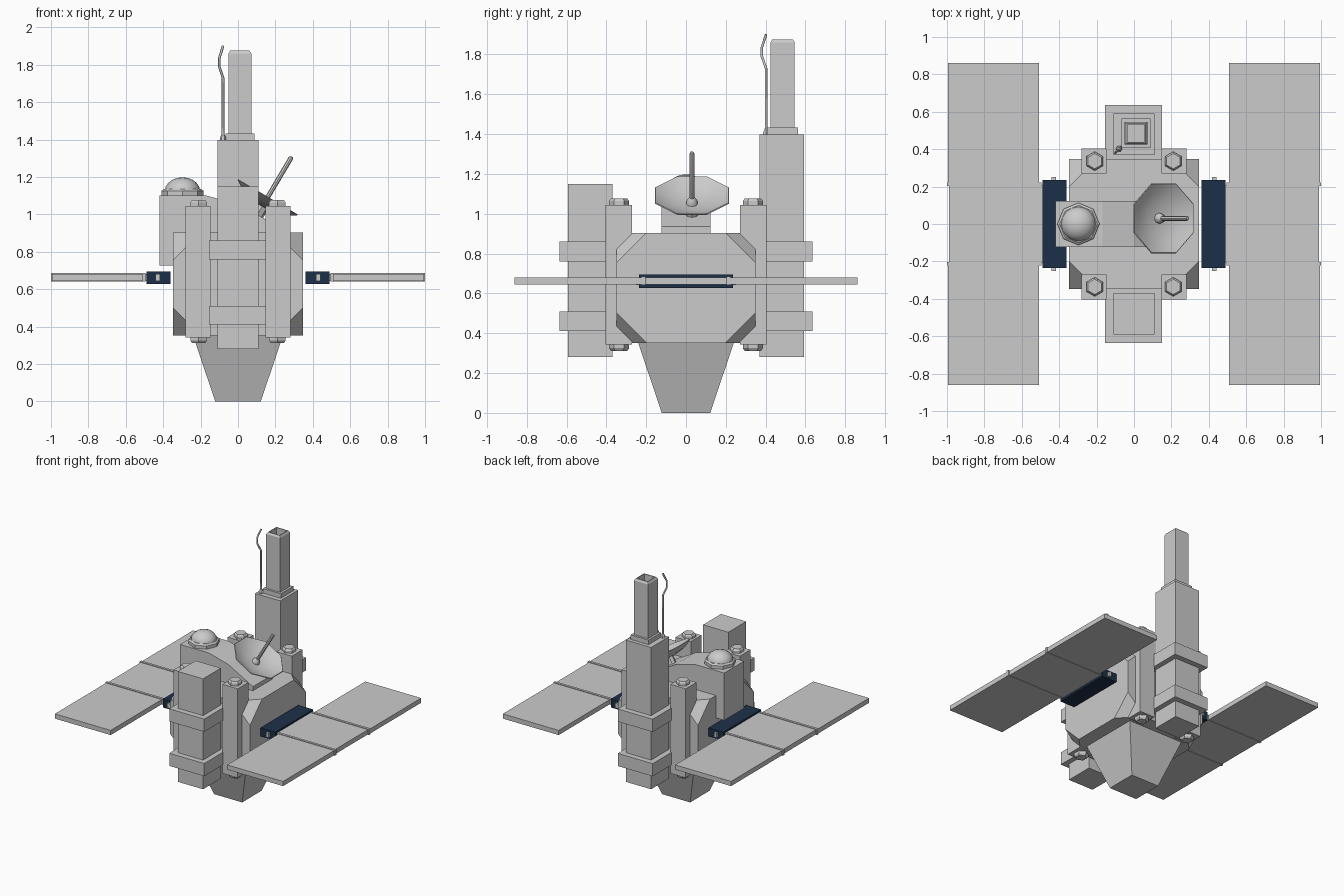
import bpy, bmesh, math
from mathutils import Matrix, Vector

if "Cube" in bpy.data.objects:
    bpy.data.objects.remove(bpy.data.objects["Cube"])

R2 = math.sqrt(2)


def finish(name, bm, smooth=None, mat=None):
    bmesh.ops.recalc_face_normals(bm, faces=bm.faces)
    me = bpy.data.meshes.new(name)
    bm.to_mesh(me)
    bm.free()
    ob = bpy.data.objects.new(name, me)
    bpy.context.collection.objects.link(ob)
    if mat:
        me.materials.append(mat)
    if smooth:
        bpy.ops.object.select_all(action='DESELECT')
        bpy.context.view_layer.objects.active = ob
        ob.select_set(True)
        bpy.ops.object.shade_smooth_by_angle(angle=math.radians(smooth))
    return ob


def box(name, x, y, z, mat=None):
    """Box from (min, max) pairs."""
    bm = bmesh.new()
    bmesh.ops.create_cube(bm, size=1)
    for v in bm.verts:
        v.co = [(a + b) / 2 + c * abs(b - a) for (a, b), c in zip((x, y, z), v.co)]
    return finish(name, bm, mat=mat)


def lathe(name, profile, n, loc=(0, 0, 0), turn=0, rot=None, smooth=None):
    """Turn (radius, height) points round z with n sides; ends are capped."""
    bm = bmesh.new()
    rings = []
    for r, z in profile:
        if r == 0:
            rings.append([bm.verts.new((0, 0, z))] * n)
        else:
            rings.append([bm.verts.new((r * math.cos(turn + math.tau * i / n),
                                        r * math.sin(turn + math.tau * i / n), z)) for i in range(n)])
    for a, b in zip(rings, rings[1:]):
        for i in range(n):
            j = (i + 1) % n
            bm.faces.new(list(dict.fromkeys((a[i], a[j], b[j], b[i]))))
    for ring, (r, z) in ((rings[0], profile[0]), (rings[-1], profile[-1])):
        if r > 0:
            bm.faces.new(ring)
    m = Matrix.Translation(loc)
    bm.transform(m @ rot if rot else m)
    return finish(name, bm, smooth)


def square(name, profile, loc):
    """Square lathe whose radii are half widths."""
    return lathe(name, [(r * R2, z) for r, z in profile], 4, loc, math.pi / 4)


# Main body: box with its eight corners cut off
bm = bmesh.new()
H, HZ, CUT = 0.348, 0.276, 0.15
for sx in (-1, 1):
    for sy in (-1, 1):
        for sz in (-1, 1):
            for k in range(3):
                p = [H, H, HZ]
                p[k] -= CUT
                bm.verts.new((sx * p[0], sy * p[1], 0.628 + sz * p[2]))
bmesh.ops.convex_hull(bm, input=bm.verts)
bmesh.ops.dissolve_limit(bm, angle_limit=0.02, verts=bm.verts, edges=bm.edges)
finish("body", bm)

# Engine nozzle
square("nozzle", [(0.122, 0), (0.24, 0.352)], (0, 0, 0))

# Four corner posts with six-sided caps
for sx in (-1, 1):
    for sy in (-1, 1):
        box("corner_post", (sx * 0.147, sx * 0.28), (sy * 0.27, sy * 0.403), (0.343, 1.045))
        for z, s in ((1.045, 1), (0.343, -1)):
            lathe("post_cap", [(0.051, z), (0.051, z + s * 0.018), (0.041, z + s * 0.031)],
                  6, (sx * 0.21, sy * 0.336, 0), math.pi / 6)

# Front and back towers with straps
for sy, top in ((-1, 1.15), (1, 1.397)):
    box("tower", (-0.11, 0.11), (sy * 0.37, sy * 0.592), (0.28, top))
    for z in (0.41, 0.76):
        box("tower_strap", (-0.154, 0.15), (sy * 0.345, sy * 0.635), (z, z + 0.1))

# Hollow mast on the back tower
square("mast_base", [(0.078, 1.39), (0.078, 1.433)], (0.01, 0.485, 0))
square("mast", [(0.061, 1.43), (0.061, 1.86), (0.052, 1.875), (0.046, 1.875), (0.046, 1.75)],
       (0.01, 0.485, 0))

# Bent whip aerial
cu = bpy.data.curves.new("aerial", 'CURVE')
cu.dimensions = '3D'
cu.bevel_depth, cu.bevel_resolution, cu.use_fill_caps = 0.007, 1, True
path = [(-0.08, 0.402, 1.39), (-0.08, 0.402, 1.73), (-0.1, 0.381, 1.79),
        (-0.1, 0.381, 1.835), (-0.08, 0.402, 1.9)]
sp = cu.splines.new('POLY')
sp.points.add(len(path) - 1)
for pt, co in zip(sp.points, path):
    pt.co = (*co, 1)
bpy.context.collection.objects.link(bpy.data.objects.new("aerial", cu))
lathe("aerial_foot", [(0.018, 1.39), (0.016, 1.41), (0.007, 1.43)], 6, (-0.08, 0.402, 0))

# Sloping instrument housing across the top
bm = bmesh.new()
prof = [(-0.42, 0.727), (-0.42, 1.1), (-0.168, 1.1), (0, 1.055), (0.215, 0.937),
        (0.215, 0.88), (-0.3, 0.727)]
f = bm.faces.new([bm.verts.new((x, -0.122, z)) for x, z in prof])
ext = bmesh.ops.extrude_face_region(bm, geom=[f])
bmesh.ops.translate(bm, vec=(0, 0.246, 0), verts=[v for v in ext["geom"] if isinstance(v, bmesh.types.BMVert)])
finish("housing", bm)

# Sensor dome on an eight-sided collar
lathe("dome_collar", [(0.113, 1.095), (0.113, 1.125), (0.1, 1.135)], 8, (-0.297, 0, 0))
lathe("dome", [(0.094 * math.cos(a), 1.125 + 0.073 * math.sin(a))
               for a in [i * math.pi / 10 for i in range(5)]] + [(0, 1.198)],
      16, (-0.297, 0, 0), smooth=40)

# Tilted dish, feed rod and mount
axis = Vector((0.51, 0, 0.86)).normalized()
tilt = Matrix.Rotation(math.atan2(axis.x, axis.z), 4, 'Y')
centre = (0.16, 0.03, 1.094)
inner = [(0.198, 0), (0.145, -0.028), (0.08, -0.046), (0, -0.053)]
outer = [(0, -0.063), (0.08, -0.056), (0.145, -0.038), (0.202, -0.004)]
lathe("dish", outer + inner, 8, centre, math.pi / 8, tilt, smooth=50)
lathe("dish_feed", [(0.03, -0.055), (0.026, -0.03), (0.013, -0.015), (0.013, 0.24), (0.008, 0.25)],
      8, centre, 0, tilt, smooth=35)
lathe("dish_mount", [(0.035, -0.13), (0.035, -0.055)], 8, centre, 0, tilt)

# Solar wings
navy = bpy.data.materials.new("navy")
navy.diffuse_color = (0.012, 0.03, 0.065, 1)
navy.use_nodes = True
navy.node_tree.nodes["Principled BSDF"].inputs["Base Color"].default_value = navy.diffuse_color
for s in (-1, 1):
    box("wing_bracket", (s * 0.362, s * 0.49), (-0.235, 0.235), (0.628, 0.695), navy)
    box("bracket_pin", (s * 0.418, s * 0.442), (-0.25, 0.25), (0.643, 0.68))
    box("panel_middle", (s * 0.485, s * 0.99), (-0.207, 0.207), (0.644, 0.681))
    for sy in (-1, 1):
        box("panel_outer", (s * 0.508, s * 0.995), (sy * 0.22, sy * 0.86), (0.644, 0.681))
        box("panel_hinge", (s * 0.495, s * 1.0), (sy * 0.204, sy * 0.223), (0.641, 0.686))
